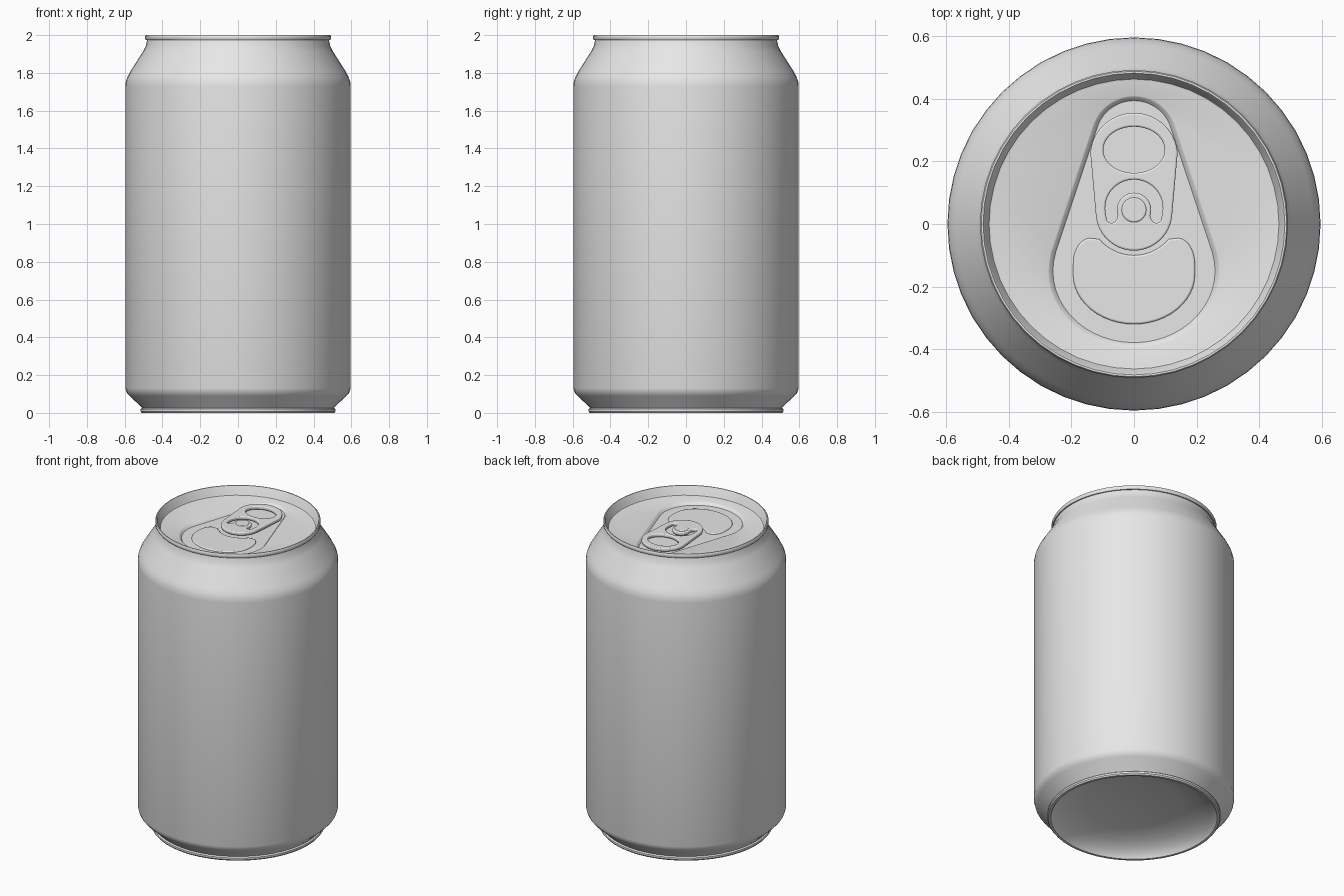
import bpy, bmesh
from math import sin, cos, pi, radians

SIDES = 48
if "Cube" in bpy.data.objects:
    bpy.data.objects.remove(bpy.data.objects["Cube"])

metal = bpy.data.materials.new("plain grey metal")
metal.use_nodes = True
GREY = (0.8, 0.8, 0.8, 1)
metal.diffuse_color = GREY
metal.node_tree.nodes["Principled BSDF"].inputs["Base Color"].default_value = GREY


def finish(obj, angle=35):
    obj.data.materials.clear()
    obj.data.materials.append(metal)
    bpy.ops.object.select_all(action="DESELECT")
    obj.select_set(True)
    bpy.context.view_layer.objects.active = obj
    bpy.ops.object.shade_smooth_by_angle(angle=radians(angle))


def ring(r, z):
    return [(r * cos(2 * pi * i / SIDES), r * sin(2 * pi * i / SIDES), z) for i in range(SIDES)]


def arc(cx, cy, rx, ry, start, end, n):
    """Points along part of an ellipse, angles in degrees."""
    steps = [radians(start + (end - start) * i / n) for i in range(n + 1)]
    return [(cx + rx * cos(a), cy + ry * sin(a)) for a in steps]


def teardrop(inset, z):
    """Rounded triangle: a small circle above joined to a wide ellipse below."""
    pts = []
    for i in range(SIDES):
        a = 2 * pi * i / SIDES
        if sin(a) > 0.3:
            pts.append(((0.14 - inset) * cos(a), 0.27 + (0.14 - inset) * sin(a), z))
        else:
            pts.append(((0.275 - inset) * cos(a), -0.15 + (0.245 - inset) * sin(a), z))
    return pts


def loft(name, loops, cap_start=None, cap_end=None):
    """Skin a stack of loops, closing the ends with fans to a centre point."""
    bm = bmesh.new()
    rows = [[bm.verts.new(p) for p in loop] for loop in loops]
    for a, b in zip(rows, rows[1:]):
        for i in range(SIDES):
            j = (i + 1) % SIDES
            bm.faces.new((a[i], a[j], b[j], b[i]))
    for row, centre, flip in ((rows[0], cap_start, True), (rows[-1], cap_end, False)):
        if centre:
            c = bm.verts.new(centre)
            for i in range(SIDES):
                pair = (row[i], row[(i + 1) % SIDES])
                bm.faces.new((*(pair[::-1] if flip else pair), c))
    mesh = bpy.data.meshes.new(name)
    bm.to_mesh(mesh)
    bm.free()
    obj = bpy.data.objects.new(name, mesh)
    bpy.context.collection.objects.link(obj)
    finish(obj)
    return obj


def plate(name, outlines, z, half, bevel):
    """Flat plate with rounded edges; outlines after the first are holes."""
    curve = bpy.data.curves.new(name, "CURVE")
    curve.dimensions = "2D"
    curve.fill_mode = "BOTH"
    curve.extrude = half - bevel
    curve.bevel_depth = bevel
    curve.bevel_resolution = 2
    curve.offset = -bevel
    for pts in outlines:
        spline = curve.splines.new("POLY")
        spline.points.add(len(pts) - 1)
        for p, (x, y) in zip(spline.points, pts):
            p.co = (x, y, 0, 1)
        spline.use_cyclic_u = True
    temp = bpy.data.objects.new(name + " outline", curve)
    bpy.context.collection.objects.link(temp)
    bpy.context.view_layer.update()
    mesh = bpy.data.meshes.new_from_object(
        temp.evaluated_get(bpy.context.evaluated_depsgraph_get()))
    bpy.data.objects.remove(temp)
    obj = bpy.data.objects.new(name, mesh)
    obj.location.z = z
    bpy.context.collection.objects.link(obj)
    finish(obj)
    return obj


# Can body: domed base, foot, straight wall, shoulder and neck
body_profile = [
    (0.29, 0.10), (0.40, 0.07), (0.46, 0.04), (0.488, 0.012), (0.495, 0.0),
    (0.51, 0.0), (0.516, 0.008), (0.516, 0.02), (0.508, 0.026), (0.515, 0.035),
    (0.575, 0.09), (0.59, 0.108), (0.596, 0.13), (0.596, 1.73), (0.594, 1.755),
    (0.585, 1.78), (0.572, 1.805), (0.502, 1.915), (0.489, 1.94), (0.481, 1.975),
]
loft("can_body", [ring(r, z) for r, z in body_profile], cap_start=(0, 0, 0.105))

# Lid: rolled rim, inner wall, flat panel and sunken teardrop
lid_profile = [
    (0.48, 1.974), (0.488, 1.974), (0.492, 1.98), (0.492, 1.994), (0.488, 2.0),
    (0.482, 2.0), (0.478, 1.995), (0.467, 1.95), (0.463, 1.944), (0.455, 1.942),
]
FLOOR = 1.925
loft("lid", [ring(r, z) for r, z in lid_profile]
     + [teardrop(0, 1.942), teardrop(0.004, 1.94), teardrop(0.016, FLOOR)],
     cap_end=(0, 0, FLOOR))

# Mouth panel: wide oval with a hollow top edge following the tab
mouth = (arc(0, -0.16, 0.195, 0.16, 180, 360, 24)
         + arc(0.14, -0.13, 0.055, 0.085, 0, 100, 8)
         + arc(0, 0.045, 0.145, 0.145, -40, -140, 14)
         + arc(-0.14, -0.13, 0.055, 0.085, 80, 180, 8)[:-1])
plate("mouth_panel", [mouth], FLOOR, 0.007, 0.006)

# Pull tab with a finger hole and a horseshoe slot around the tongue
tab = arc(0, 0.217, 0.14, 0.138, 5, 175, 24) + arc(0, 0.037, 0.122, 0.122, 185, 355, 24)
finger_hole = arc(0, 0.237, 0.098, 0.074, 0, 352.5, 47)
slot = (arc(0, 0.05, 0.092, 0.092, -15, 195, 28)
        + arc(-0.072, 0.02, 0.017, 0.017, 200, 340, 6)
        + arc(0, 0.045, 0.055, 0.055, 200, -20, 24)
        + arc(0.072, 0.02, 0.017, 0.017, 200, 340, 6))
plate("pull_tab", [tab, finger_hole, slot], 1.947, 0.011, 0.006)

# Rivet holding the tab to the lid
plate("rivet", [arc(0, 0.045, 0.04, 0.04, 0, 345, 23)], 1.943, 0.018, 0.005)
